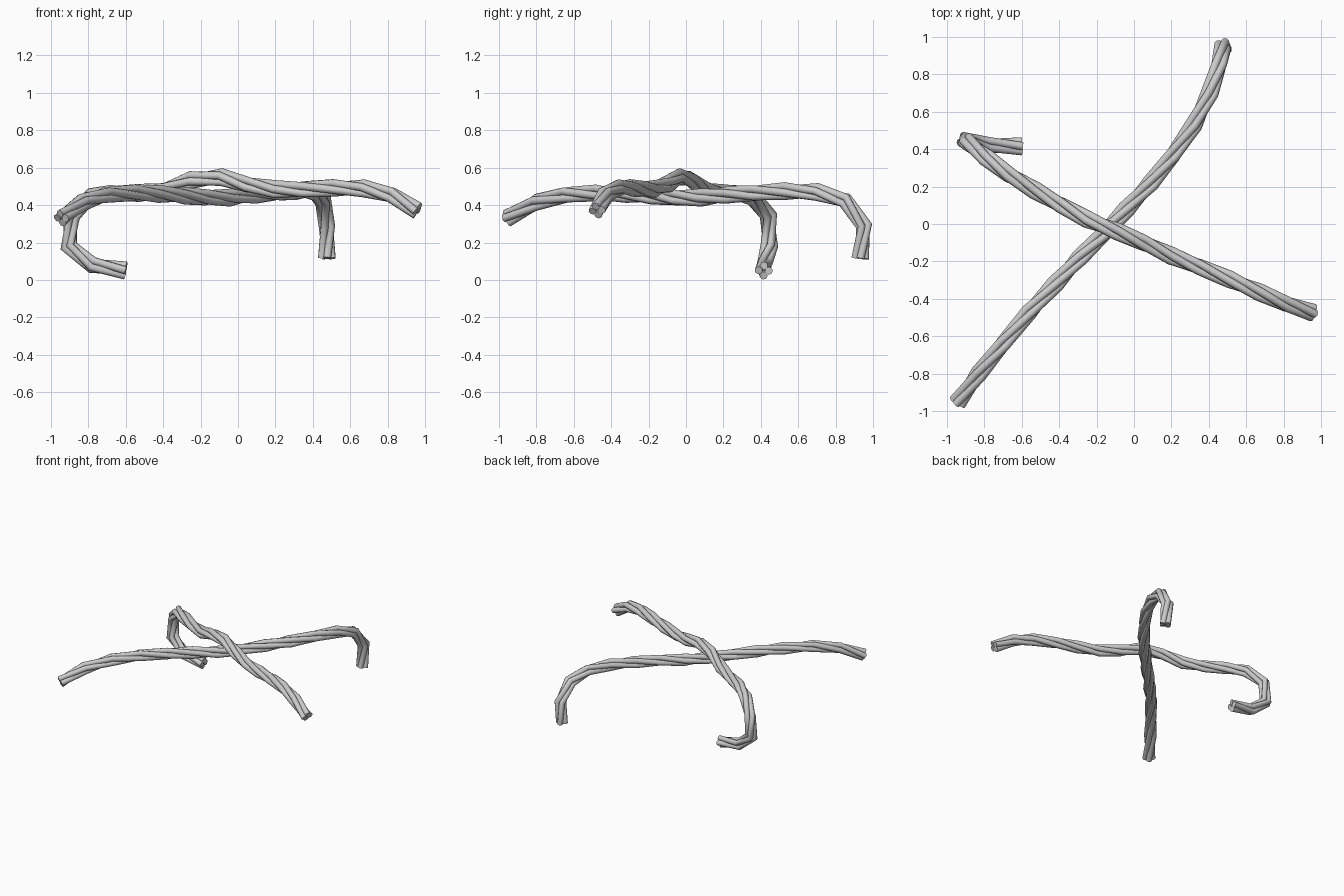
import bpy, math
from mathutils import Vector

if "Cube" in bpy.data.objects:
    bpy.data.objects.remove(bpy.data.objects["Cube"])

def rope(name, path, strands=4, offset=0.027, radius=0.0215, pitch=1.1, phase=0.6):
    """Strands wound helically round a polyline path."""
    pts = [Vector(p) for p in path]
    n = len(pts)
    tans = [(pts[min(i + 1, n - 1)] - pts[max(i - 1, 0)]).normalized() for i in range(n)]
    normal = tans[0].orthogonal().normalized()
    frames, dist = [], 0.0
    for i, t in enumerate(tans):
        if i:
            normal = tans[i - 1].rotation_difference(t) @ normal
            dist += (pts[i] - pts[i - 1]).length
        frames.append((normal.copy(), t.cross(normal), dist))
    cu = bpy.data.curves.new(name, 'CURVE')
    cu.dimensions = '3D'
    cu.bevel_depth = radius
    cu.bevel_resolution = 2
    cu.use_fill_caps = True
    for s in range(strands):
        sp = cu.splines.new('POLY')
        sp.points.add(n - 1)
        sp.use_smooth = True
        for i, (u, v, d) in enumerate(frames):
            a = phase + math.tau * (s / strands + d / pitch)
            p = pts[i] + (u * math.cos(a) + v * math.sin(a)) * offset
            sp.points[i].co = (*p, 1)
    ob = bpy.data.objects.new(name, cu)
    bpy.context.collection.objects.link(ob)
    return ob

# Lower rope, hooking down at the back
rope("lower_rope", [
    (-0.945, -0.955, 0.33), (-0.83, -0.80, 0.415), (-0.70, -0.64, 0.455),
    (-0.56, -0.47, 0.465), (-0.42, -0.32, 0.46), (-0.29, -0.18, 0.45),
    (-0.16, -0.05, 0.44), (-0.04, 0.08, 0.44), (0.09, 0.22, 0.455),
    (0.21, 0.37, 0.465), (0.32, 0.53, 0.475), (0.405, 0.70, 0.47),
    (0.455, 0.85, 0.425), (0.475, 0.95, 0.29), (0.475, 0.93, 0.115)])

# Upper rope, humping over the lower one and curling under at the left
rope("upper_rope", [
    (0.96, -0.475, 0.37), (0.82, -0.43, 0.455), (0.67, -0.365, 0.49),
    (0.51, -0.295, 0.492), (0.35, -0.23, 0.485), (0.20, -0.17, 0.485),
    (0.05, -0.10, 0.51), (-0.09, -0.04, 0.55), (-0.25, 0.025, 0.535),
    (-0.39, 0.10, 0.48), (-0.53, 0.18, 0.465), (-0.67, 0.265, 0.465),
    (-0.79, 0.355, 0.445), (-0.89, 0.44, 0.345), (-0.905, 0.445, 0.18),
    (-0.78, 0.42, 0.08), (-0.60, 0.415, 0.05)])
